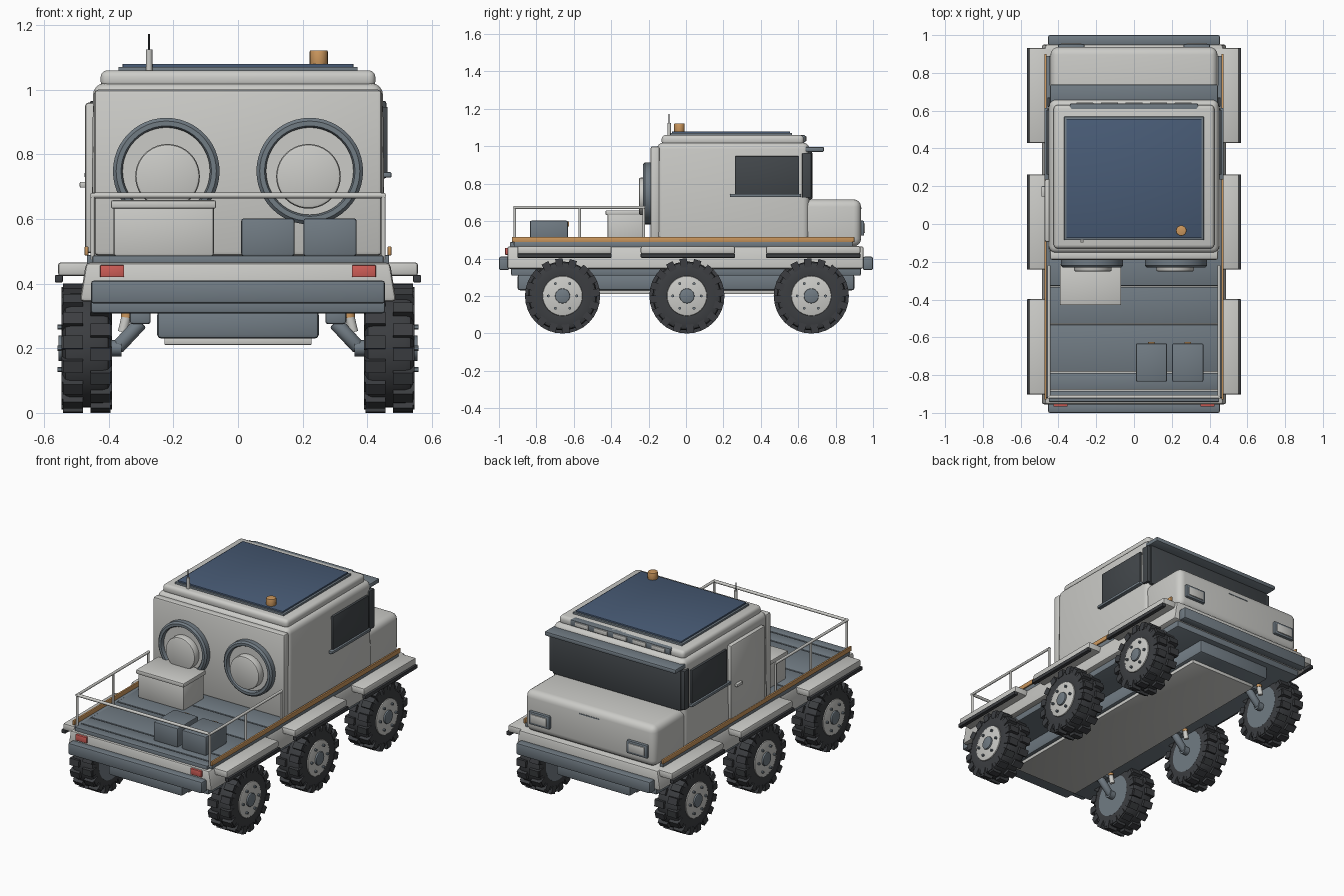
import bpy, bmesh, math
from mathutils import Vector, Matrix

cube = bpy.data.objects.get("Cube")
if cube:
    bpy.data.objects.remove(cube)


def material(name, r, g, b):
    m = bpy.data.materials.new(name)
    m.use_nodes = True
    m.diffuse_color = (r, g, b, 1)
    m.node_tree.nodes["Principled BSDF"].inputs["Base Color"].default_value = (r, g, b, 1)
    return m


WHITE = material("off_white", 0.60, 0.60, 0.575)
GREY = material("slate_grey", 0.165, 0.2, 0.23)
RUBBER = material("rubber", 0.045, 0.048, 0.053)
GLASS = material("dark_glass", 0.055, 0.063, 0.07)
BLUE = material("panel_blue", 0.065, 0.105, 0.18)
ORANGE = material("orange", 0.6, 0.31, 0.11)
RED = material("lamp_red", 0.62, 0.11, 0.095)


def finish(name, bm, mat):
    bmesh.ops.recalc_face_normals(bm, faces=bm.faces)
    me = bpy.data.meshes.new(name)
    bm.to_mesh(me)
    bm.free()
    for p in me.polygons:
        p.use_smooth = True
    me.set_sharp_from_angle(angle=math.radians(35))
    me.materials.append(mat)
    ob = bpy.data.objects.new(name, me)
    bpy.context.collection.objects.link(ob)
    return ob


def box(name, mat, x, y, z, bevel=0.005, seg=2, top=1.0):
    """Bevelled box from three ranges; top narrows the upper end in x."""
    bm = bmesh.new()
    bmesh.ops.create_cube(bm, size=1)
    mid = [sum(r) / 2 for r in (x, y, z)]
    size = [abs(r[1] - r[0]) for r in (x, y, z)]
    for v in bm.verts:
        if v.co.z > 0:
            v.co.x *= top
        v.co = Vector([m + c * s for m, c, s in zip(mid, v.co, size)])
    if bevel:
        bmesh.ops.bevel(bm, geom=bm.edges[:], offset=bevel, segments=seg,
                        profile=0.5, affect='EDGES')
    return finish(name, bm, mat)


def rod(name, mat, a, b, r, sides=12, r2=None, bevel=0):
    """Cylinder from point a to point b."""
    a, b = Vector(a), Vector(b)
    d = b - a
    bm = bmesh.new()
    bmesh.ops.create_cone(bm, cap_ends=True, segments=sides, radius1=r,
                          radius2=r if r2 is None else r2, depth=d.length)
    if bevel:
        caps = [e for e in bm.edges if abs(e.verts[0].co.z - e.verts[1].co.z) < 1e-5]
        bmesh.ops.bevel(bm, geom=caps, offset=bevel, segments=2, profile=0.5, affect='EDGES')
    rot = d.to_track_quat('Z', 'Y').to_matrix().to_4x4()
    bmesh.ops.transform(bm, matrix=Matrix.Translation((a + b) / 2) @ rot, verts=bm.verts)
    return finish(name, bm, mat)


def lathe(name, mat, profile, axis, steps=40):
    """Spin a closed (along, radius) profile about the x or y axis."""
    bm = bmesh.new()
    along = Vector(axis)
    vs = [bm.verts.new(along * t + Vector((0, 0, r))) for t, r in profile]
    es = [bm.edges.new((vs[i - 1], vs[i])) for i in range(len(vs))]
    bmesh.ops.spin(bm, geom=vs + es, cent=(0, 0, 0), axis=along, angle=math.tau,
                   steps=steps, use_duplicate=False)
    bmesh.ops.remove_doubles(bm, verts=bm.verts, dist=1e-5)
    return finish(name, bm, mat)


def both(name, func, mat, x, *rest, **kw):
    """Mirror a box across x = 0."""
    for side, s in (("left", 1), ("right", -1)):
        func(side + "_" + name, mat, (s * x[0], s * x[1]), *rest, **kw)


# Wheel, built at the origin with its outer face toward +x
tyre = lathe("tyre", RUBBER, [(-0.07, 0.1), (-0.077, 0.15), (-0.066, 0.178), (-0.05, 0.184),
                              (0.05, 0.184), (0.066, 0.178), (0.077, 0.15), (0.07, 0.1)], (1, 0, 0))
bm = bmesh.new()
LUGS = 16
for row in (-1, 1):
    for i in range(LUGS):
        turn = Matrix.Rotation((i + row / 4) * math.tau / LUGS, 4, 'X')
        for cx, cz, sx, sz in ((0.043, 0.188, 0.062, 0.024), (0.07, 0.171, 0.016, 0.036)):
            mat4 = turn @ Matrix.Translation((row * cx, 0, cz)) @ Matrix.Diagonal((sx, 0.04, sz, 1))
            bmesh.ops.create_cube(bm, size=1, matrix=mat4)
lugs = finish("tyre_lugs", bm, RUBBER)
wheel = [tyre, lugs,
         rod("rim", WHITE, (0, 0, 0), (0.078, 0, 0), 0.107, 32, bevel=0.006),
         rod("hub_cap", GREY, (0.07, 0, 0), (0.088, 0, 0), 0.04, 20, bevel=0.004),
         rod("wheel_back", GREY, (-0.074, 0, 0), (0, 0, 0), 0.125, 32)]
for i in range(6):
    a = i * math.tau / 6
    y, z = 0.076 * math.cos(a), 0.076 * math.sin(a)
    wheel.append(rod("wheel_bolt", GREY, (0.07, y, z), (0.09, y, z), 0.008, 6))

AXLES = (-0.66, 0.005, 0.67)
for s in (1, -1):
    for y in AXLES:
        for part in wheel:
            ob = bpy.data.objects.new(part.name, part.data)
            ob.location = (s * 0.468, y, 0.2)
            ob.rotation_euler.z = 0 if s > 0 else math.pi
            bpy.context.collection.objects.link(ob)
        # Suspension
        box("suspension_mount", GREY, (s * 0.27, s * 0.335), (y - 0.04, y + 0.04), (0.275, 0.325), 0.008)
        rod("suspension_arm", GREY, (s * 0.3, y, 0.28), (s * 0.375, y, 0.2), 0.022, 12, bevel=0.006)
        rod("stub_axle", GREY, (s * 0.36, y, 0.2), (s * 0.41, y, 0.2), 0.025)
        rod("damper", WHITE, (s * 0.357, y + 0.04, 0.25), (s * 0.345, y + 0.04, 0.3), 0.015)
        rod("damper_spring", ORANGE, (s * 0.345, y + 0.04, 0.295), (s * 0.34, y + 0.04, 0.33), 0.018)
for part in wheel:
    bpy.data.objects.remove(part)

# Chassis and hull
box("hull", WHITE, (-0.49, 0.49), (-0.955, 0.95), (0.345, 0.465), 0.012, top=0.96)
box("chassis", GREY, (-0.455, 0.455), (-0.935, 0.935), (0.308, 0.36), 0.008)
box("belly", GREY, (-0.25, 0.25), (-0.9, 0.9), (0.23, 0.315), 0.012)
box("belly_plate", WHITE, (-0.228, 0.228), (-0.8, 0.8), (0.21, 0.235), 0.004)
for name, s in (("rear_bumper", -1), ("front_bumper", 1)):
    box(name, GREY, (-0.455, 0.455), (s * 0.945, s), (0.338, 0.41), 0.01)
both("tail_light", box, RED, (0.352, 0.427), (-0.967, -0.94), (0.42, 0.457), 0.003)
for y in (-0.65, 0.01, 0.68):
    both("fender", box, WHITE, (0.43, 0.557), (y - 0.252, y + 0.252), (0.424, 0.466), 0.009)
    both("fender_flap", box, RUBBER, (0.542, 0.567), (y - 0.252, y + 0.252), (0.404, 0.426), 0.003)
both("side_rail", box, ORANGE, (0.463, 0.475), (-0.93, 0.9), (0.487, 0.515), 0.003)
both("rail_mount", box, GREY, (0.445, 0.468), (-0.92, 0.89), (0.46, 0.488), 0.003)

# Load deck
planks = (-0.945, -0.88, -0.785, -0.53, -0.33, -0.15)
for y0, y1 in zip(planks, planks[1:]):
    box("deck_plank", GREY, (-0.45, 0.45), (y0 + 0.003, y1 - 0.003), (0.455, 0.487), 0.004)
rod("tail_rail", WHITE, (-0.452, -0.915, 0.673), (0.452, -0.915, 0.673), 0.009)
for s in (1, -1):
    rod("deck_rail", WHITE, (s * 0.45, -0.923, 0.673), (s * 0.45, -0.22, 0.673), 0.008)
    for y in (-0.915, -0.568, -0.225):
        rod("rail_post", WHITE, (s * 0.45, y, 0.475), (s * 0.45, y, 0.673), 0.007)
box("cargo_box", WHITE, (-0.385, -0.075), (-0.42, -0.22), (0.485, 0.64), 0.008)
box("cargo_lid", WHITE, (-0.393, -0.068), (-0.43, -0.212), (0.632, 0.658), 0.006)
for x in (0.01, 0.202):
    box("supply_case", GREY, (x, x + 0.165), (-0.835, -0.632), (0.485, 0.602), 0.008)
    box("case_latch", ORANGE, (x + 0.065, x + 0.1), (-0.636, -0.625), (0.57, 0.598), 0.002)

# Cab
box("cab", WHITE, (-0.455, 0.455), (-0.155, 0.66), (0.465, 1.02), 0.035, 4, top=0.985)
box("cab_back_panel", WHITE, (-0.445, 0.445), (-0.19, -0.14), (0.487, 1.0), 0.012)
box("roof", WHITE, (-0.425, 0.425), (-0.13, 0.63), (1.005, 1.06), 0.02, 3)
box("solar_frame", GREY, (-0.37, 0.37), (-0.085, 0.568), (1.05, 1.071), 0.003)
box("solar_panel", BLUE, (-0.357, 0.357), (-0.075, 0.557), (1.066, 1.08), 0.002)
box("windscreen", GLASS, (-0.437, 0.437), (0.6, 0.677), (0.715, 0.972), 0.012)
both("windscreen_post", box, GLASS, (0.43, 0.459), (0.62, 0.67), (0.725, 0.965), 0.006)
box("sun_visor", GREY, (-0.445, 0.445), (0.63, 0.738), (0.97, 0.997), 0.008)
both("side_window", box, GLASS, (0.43, 0.463), (0.262, 0.605), (0.742, 0.947), 0.003)
both("window_sill", box, GREY, (0.43, 0.475), (0.235, 0.615), (0.728, 0.745), 0.004)
box("door", WHITE, (-0.473, -0.43), (-0.095, 0.238), (0.495, 0.96), 0.01)
box("door_handle", WHITE, (-0.49, -0.468), (0.145, 0.2), (0.697, 0.715), 0.004)

# Round ports on the back of the cab
for s in (1, -1):
    ring = lathe("port_ring", GREY, [(-0.23, 0.14), (-0.23, 0.155), (-0.22, 0.165), (-0.18, 0.165),
                                     (-0.18, 0.135), (-0.222, 0.135)], (0, 1, 0), 48)
    ring.location = (s * 0.222, 0, 0.748)
    rod("port_face", WHITE, (s * 0.222, -0.18, 0.748), (s * 0.222, -0.208, 0.748), 0.137, 48)
    rod("port_cap", WHITE, (s * 0.218, -0.19, 0.732), (s * 0.218, -0.252, 0.732), 0.1, 40, bevel=0.01)

# Hood and lamps
box("hood", WHITE, (-0.442, 0.442), (0.58, 0.936), (0.465, 0.716), 0.04, 4)
box("hood_latch", GREY, (-0.07, 0.07), (0.925, 0.938), (0.665, 0.672), 0.002)
both("headlight_frame", box, GREY, (0.262, 0.402), (0.92, 0.953), (0.522, 0.602), 0.006)
both("headlight_lens", box, WHITE, (0.278, 0.386), (0.94, 0.958), (0.536, 0.588), 0.004)
box("light_bar", GREY, (-0.34, 0.34), (0.59, 0.638), (1.02, 1.06), 0.008)
for i in range(5):
    x = (i - 2) * 0.13
    box("roof_lamp", WHITE, (x - 0.045, x + 0.045), (0.62, 0.644), (1.026, 1.054), 0.004)

# Roof fittings
rod("antenna_base", WHITE, (-0.275, -0.09, 1.05), (-0.275, -0.09, 1.125), 0.01)
rod("antenna", RUBBER, (-0.275, -0.09, 1.12), (-0.275, -0.09, 1.172), 0.003, 8)
rod("beacon", ORANGE, (0.25, -0.035, 1.07), (0.25, -0.035, 1.122), 0.028, 20, bevel=0.004)
